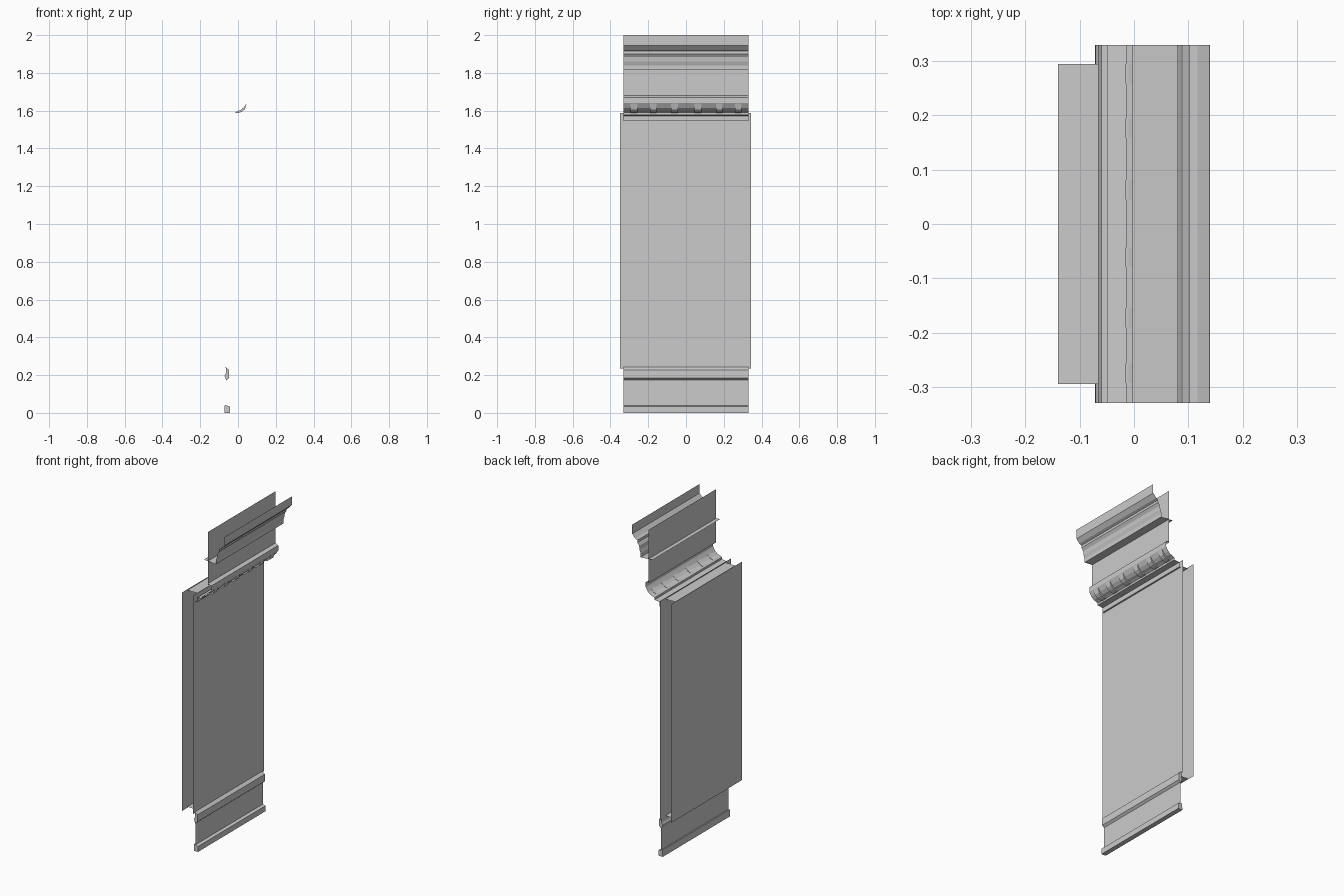
import bpy, bmesh

if "Cube" in bpy.data.objects:
    bpy.data.objects.remove(bpy.data.objects["Cube"])

HALF = 0.33   # half length of the mouldings along y


def finish(bm, name):
    mesh = bpy.data.meshes.new(name)
    bm.to_mesh(mesh)
    bm.free()
    obj = bpy.data.objects.new(name, mesh)
    bpy.context.collection.objects.link(obj)
    return obj


def moulding(name, profile, y0=-HALF, y1=HALF, solid=False):
    """Sweep an (x, z) profile along y; solid closes and caps it."""
    bm = bmesh.new()
    a = [bm.verts.new((x, y0, z)) for x, z in profile]
    b = [bm.verts.new((x, y1, z)) for x, z in profile]
    n = len(profile)
    for i in range(n if solid else n - 1):
        j = (i + 1) % n
        bm.faces.new((a[i], a[j], b[j], b[i]))
    if solid:
        bm.faces.new(a[::-1])
        bm.faces.new(b)
        bmesh.ops.recalc_face_normals(bm, faces=bm.faces)
    return finish(bm, name)


# Base: plinth strip, skirting sheet and upper trim
moulding("plinth_strip", [(-0.072, 0), (-0.043, 0), (-0.043, 0.034), (-0.07, 0.042)], solid=True)
moulding("base_sheet", [(-0.06, 0.04), (-0.06, 0.18)])
moulding("base_trim", [(-0.062, 0.172), (-0.047, 0.185), (-0.047, 0.228),
                       (-0.065, 0.242), (-0.064, 0.21), (-0.071, 0.195)], solid=True)

# Two large sheets joined by narrow strips at top and bottom
for name, x in (("front_panel", -0.065), ("back_panel", -0.14)):
    moulding(name, [(x, 0.235), (x, 1.588)], -0.35, 0.345)
for name, z in (("top_strip", 1.582), ("bottom_strip", 0.24)):
    moulding(name, [(-0.14, z), (-0.065, z)], -0.295, 0.295)

# Lower cornice: fillet, soffit and cove
moulding("cove_moulding", [(-0.06, 1.545), (-0.05, 1.545), (-0.05, 1.573), (-0.015, 1.577),
                           (-0.015, 1.59), (-0.003, 1.596), (0.013, 1.601), (0.03, 1.615),
                           (0.045, 1.64), (0.045, 1.67), (0.025, 1.68)])

# Row of six small brackets under the cove
for i, y in enumerate((-0.275, -0.173, -0.061, 0.063, 0.176, 0.277)):
    moulding(f"bracket_{i + 1}", [(-0.016, 1.588), (0.0, 1.587), (0.02, 1.594), (0.036, 1.607),
                                  (0.045, 1.637), (0.03, 1.617), (0.013, 1.603), (-0.003, 1.598)],
             y - 0.018, y + 0.018, solid=True)

# Frieze sheet behind the crown
moulding("frieze_sheet", [(0.025, 1.67), (0.025, 2.0)])

# Crown moulding with its shelf
moulding("crown_moulding", [(-0.003, 1.822), (0.08, 1.815), (0.08, 1.84), (0.087, 1.86),
                            (0.09, 1.883), (0.102, 1.9), (0.102, 1.915), (0.117, 1.922),
                            (0.138, 1.945), (0.14, 2.0)])
